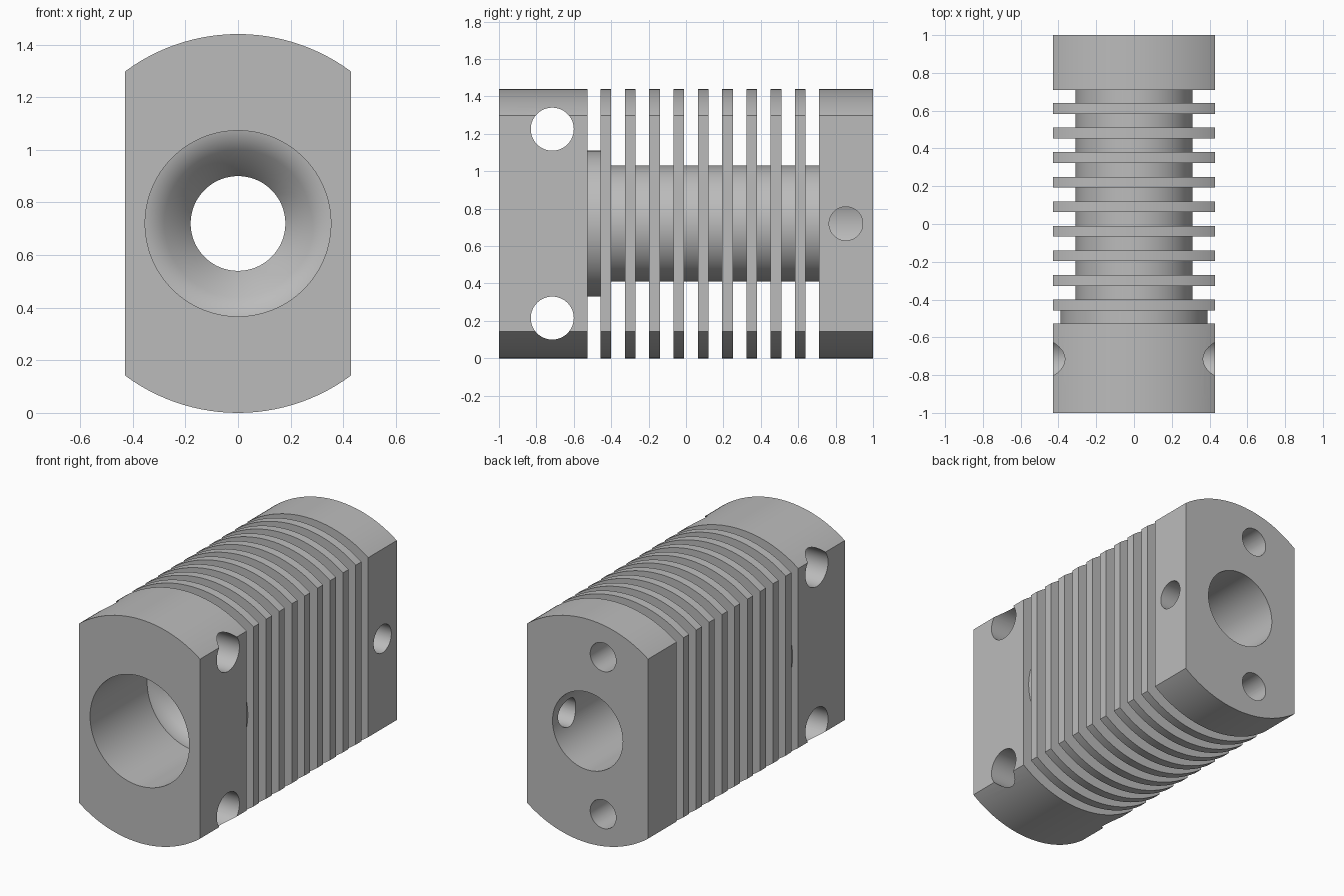
import bpy, bmesh, math
from mathutils import Matrix

cube = bpy.data.objects.get("Cube")
if cube:
    bpy.data.objects.remove(cube)

R, NECK, COLLAR, AXIS_Z = 0.72, 0.31, 0.39, 0.72
HALF_WIDTH = 0.43
SEGMENTS = 128

metal = bpy.data.materials.new("grey metal")
metal.use_nodes = True
grey = (0.5, 0.5, 0.5, 1)
metal.diffuse_color = grey
metal.node_tree.nodes["Principled BSDF"].inputs["Base Color"].default_value = grey


def to_object(name, bm):
    bmesh.ops.recalc_face_normals(bm, faces=bm.faces)
    mesh = bpy.data.meshes.new(name)
    bm.to_mesh(mesh)
    bm.free()
    mesh.materials.append(metal)
    obj = bpy.data.objects.new(name, mesh)
    bpy.context.collection.objects.link(obj)
    return obj


def lathe(name, profile):
    """Spin a closed (radius, y) profile around the bore axis."""
    bm = bmesh.new()
    rings = []
    for i in range(SEGMENTS):
        a = math.tau * i / SEGMENTS
        rings.append([bm.verts.new((r * math.cos(a), y, AXIS_Z + r * math.sin(a)))
                      for r, y in profile])
    n = len(profile)
    for i, ring in enumerate(rings):
        following = rings[(i + 1) % SEGMENTS]
        for j in range(n):
            k = (j + 1) % n
            bm.faces.new((ring[j], ring[k], following[k], following[j]))
    return to_object(name, bm)


def drill(name, centre, radius, length, axis):
    bm = bmesh.new()
    turn = Matrix.Rotation(math.pi / 2, 4, axis)
    bmesh.ops.create_cone(bm, cap_ends=True, segments=64, radius1=radius, radius2=radius,
                          depth=length, matrix=Matrix.Translation(centre) @ turn)
    return to_object(name, bm)


def boolean(target, cutter, operation):
    cutter.hide_render = True
    mod = target.modifiers.new(cutter.name, "BOOLEAN")
    mod.operation, mod.solver, mod.object = operation, "EXACT", cutter
    bpy.context.view_layer.objects.active = target
    bpy.ops.object.modifier_apply(modifier=mod.name)
    bpy.data.objects.remove(cutter)


# Outer outline: front block, collar, fins on the neck, rear block
outline = [(R, -1), (R, -0.527), (COLLAR, -0.527)]
core = COLLAR
for i in range(9):
    y = -0.457 + 0.13 * i
    outline += [(core, y), (R, y), (R, y + 0.057), (NECK, y + 0.057)]
    core = NECK
outline += [(NECK, 0.71), (R, 0.71), (R, 1)]

# Bore: rear counterbore, throat, funnel, wide front socket
outline += [(0.25, 1), (0.25, 0.2), (0.18, 0.2), (0.18, -0.25),
            (0.28, -0.385), (0.33, -0.415), (0.353, -0.42), (0.353, -1)]
heatsink = lathe("finned_heatsink", outline)

# Flat sides
bm = bmesh.new()
bmesh.ops.create_cube(bm, size=2, matrix=Matrix.Translation((0, 0, AXIS_Z))
                      @ Matrix.Diagonal((HALF_WIDTH, 1.2, 1, 1)))
boolean(heatsink, to_object("flat_sides", bm), "INTERSECT")

# Cross holes in the front block and screw holes in the rear face
for side in (-1, 1):
    z = AXIS_Z + side * 0.505
    boolean(heatsink, drill("cross_hole", (0, -0.715, z), 0.115, 2, "Y"), "DIFFERENCE")
    boolean(heatsink, drill("screw_hole", (-0.11, 0.88, z), 0.092, 0.4, "X"), "DIFFERENCE")

# Set screw hole on one side of the rear block
boolean(heatsink, drill("set_screw_hole", (0.4, 0.855, AXIS_Z), 0.09, 0.5, "Y"), "DIFFERENCE")

# Smooth round walls, sharp rims
bpy.ops.object.select_all(action="DESELECT")
heatsink.select_set(True)
bpy.context.view_layer.objects.active = heatsink
bpy.ops.object.shade_smooth_by_angle(angle=math.radians(32))
